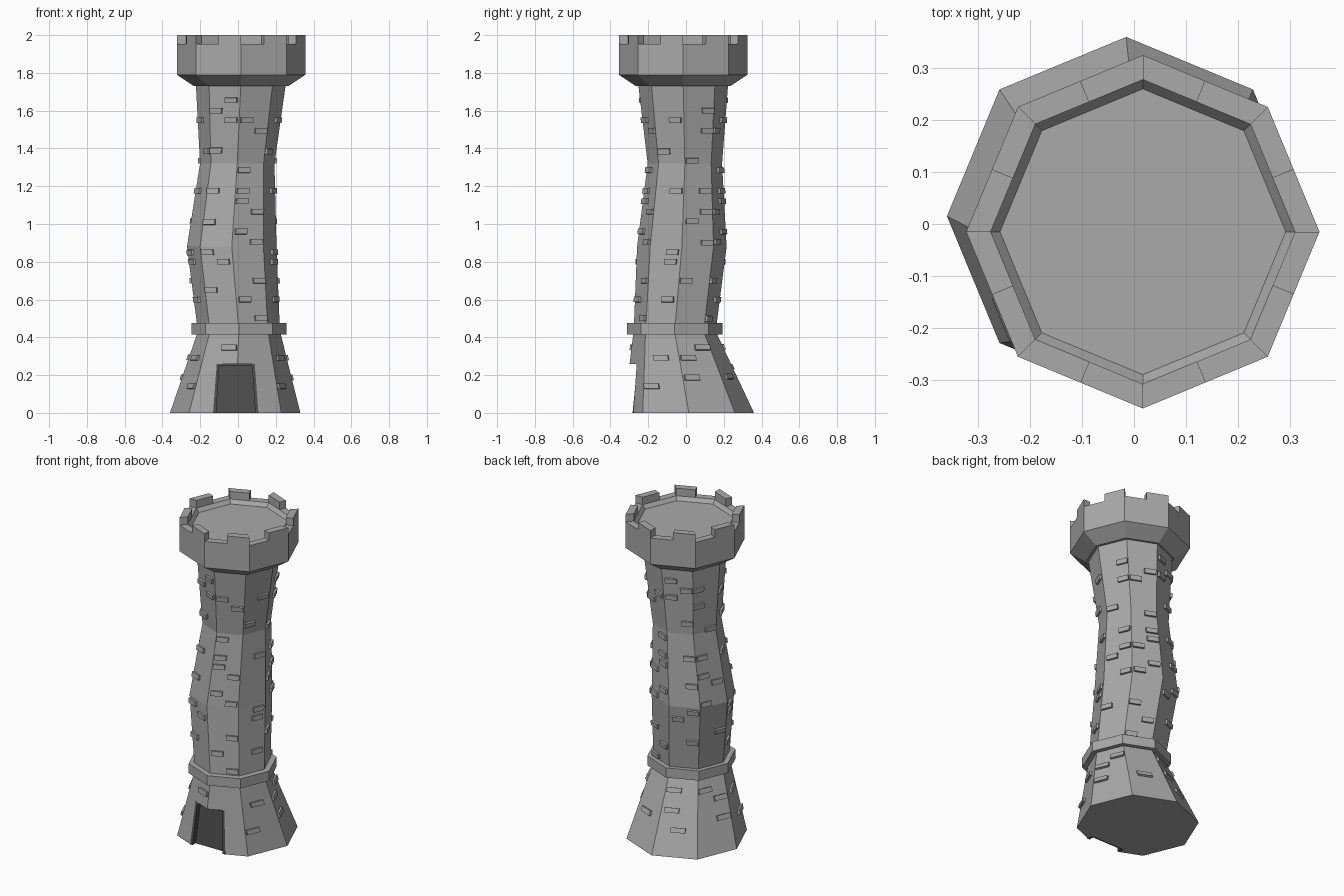
import bpy, bmesh, math
from mathutils import Vector

if "Cube" in bpy.data.objects:
    bpy.data.objects.remove(bpy.data.objects["Cube"])

def material(name, rgb):
    m = bpy.data.materials.new(name)
    m.diffuse_color = (*rgb, 1)
    m.use_nodes = True
    m.node_tree.nodes["Principled BSDF"].inputs["Base Color"].default_value = m.diffuse_color
    return m

STONE = material("grey stone", (0.40, 0.40, 0.40))
DARK = material("dark door", (0.075, 0.075, 0.075))

def finish(bm, name, mat):
    bmesh.ops.recalc_face_normals(bm, faces=bm.faces)
    me = bpy.data.meshes.new(name)
    bm.to_mesh(me)
    bm.free()
    me.materials.append(mat)
    ob = bpy.data.objects.new(name, me)
    bpy.context.collection.objects.link(ob)
    return ob

def corner(c, r, k, z):
    a = k * math.pi / 4
    return Vector((c[0] + r * math.cos(a), c[1] + r * math.sin(a), z))

def loft(name, sections):
    """Octagonal body through sections (z, cx, cy, radius)."""
    bm = bmesh.new()
    rings = [[bm.verts.new(corner((x, y), r, k, z)) for k in range(8)]
             for z, x, y, r in sections]
    for a, b in zip(rings, rings[1:]):
        for k in range(8):
            j = (k + 1) % 8
            bm.faces.new((a[k], a[j], b[j], b[k]))
    bm.faces.new(rings[0][::-1])
    bm.faces.new(rings[-1])
    return finish(bm, name, STONE)

def hulls(name, groups, mat):
    """One object made of convex blocks, each given by its corner points."""
    bm = bmesh.new()
    for pts in groups:
        vs = [bm.verts.new(p) for p in pts]
        bmesh.ops.convex_hull(bm, input=vs)
    bmesh.ops.dissolve_limit(bm, angle_limit=0.01, verts=bm.verts, edges=bm.edges)
    return finish(bm, name, mat)

# Crooked body
BASE = [(0, -0.015, 0.015, 0.345), (0.43, 0.005, -0.06, 0.218)]
SHAFT = [(0.43, 0.005, -0.06, 0.217), (0.88, -0.033, -0.022, 0.237),
         (1.32, -0.004, -0.006, 0.197), (1.74, 0.015, -0.015, 0.238)]
base = loft("tower_base", BASE)
loft("tower_shaft", SHAFT)
loft("stone_ring", [(0.415, 0.005, -0.06, 0.252), (0.475, 0.005, -0.06, 0.252)])

# Crown with sunken floor
CC = (0.017, -0.015)
loft("crown", [(z, *CC, r) for z, r in
               [(1.73, 0.25), (1.79, 0.34), (1.953, 0.34), (1.953, 0.293), (1.93, 0.275)]])

# Merlons on the second half of every side
merlons = []
for k in range(8):
    pts = []
    for z in (1.953, 2.0):
        for r in (0.34, 0.293):
            a, b = corner(CC, r, k, z), corner(CC, r, k + 1, z)
            pts += [(a + b) / 2, b]
    merlons.append(pts)
hulls("merlons", merlons, STONE)

# Door recess cut into the front corner, then door and frame
DX, H = -0.012, 0.26

def slab(x0, x1, z0, z1, front, back):
    """Leaning block; x is a fraction of the door's half width, which tapers."""
    pts = []
    for z in (z0, z1):
        half = 0.12 - 0.075 * z
        lean = 0.1 * z
        for x in (x0, x1):
            pts += [Vector((DX + x * half, y + lean, z)) for y in (front, back)]
    return pts

cutter = hulls("door_cutter", [slab(-1, 1, -0.05, H, -0.5, -0.245)], STONE)
cutter.hide_render = True
mod = base.modifiers.new("door_recess", "BOOLEAN")
mod.operation = 'DIFFERENCE'
mod.solver = 'EXACT'
mod.object = cutter
deps = bpy.context.evaluated_depsgraph_get()
cut_mesh = bpy.data.meshes.new_from_object(base.evaluated_get(deps))
base.modifiers.clear()
base.data = cut_mesh
bpy.data.objects.remove(cutter)

hulls("door_frame", [slab(-1, -0.86, 0, H, -0.283, -0.243),
                     slab(0.86, 1, 0, H, -0.283, -0.243),
                     slab(-0.86, 0.86, H - 0.012, H, -0.283, -0.243)], DARK)
hulls("door", [slab(-0.87, 0.87, 0, H - 0.01, -0.253, -0.243)], DARK)

# Raised bricks: (sideways position, height) as seen from the front and the right
FRONT = [(-.035, 1.655), (-.115, 1.6), (-.035, 1.55), (.045, 1.55), (.12, 1.495),
         (-.115, 1.39), (.03, 1.285), (.025, 1.175), (-.13, 1.175), (.02, 1.12),
         (.1, 1.065), (-.15, 1.01), (.015, .96), (.095, .905), (-.16, .85),
         (-.075, .8), (.11, .7), (-.14, .65), (.035, .6), (.12, .5), (-.045, .345)]
RIGHT = [(.115, 1.6), (-.055, 1.55), (.11, 1.495), (-.115, 1.385), (.03, 1.335),
         (-.05, 1.175), (.1, 1.175), (.105, 1.065), (.03, 1.015), (.11, .9),
         (-.07, .85), (-.08, .8), (-.01, .7), (-.095, .6), (.085, .345),
         (.01, .29), (-.13, .29), (.03, .185), (-.18, .14)]
BACK = [(-u, z) for u, z in FRONT] + [(.12, .14), (-.11, .19), (.06, .24)]
LEFT = [(-u, z) for u, z in RIGHT]

def section(z):
    path = BASE if z < 0.43 else SHAFT
    for a, b in zip(path, path[1:]):
        if z <= b[0] or b is path[-1]:
            t = (z - a[0]) / (b[0] - a[0])
            return [p + (q - p) * t for p, q in zip(a, b)]

def brick(angle, u, z):
    d = Vector((math.cos(angle), math.sin(angle), 0))
    t = Vector((-d.y, d.x, 0))
    w = 0.085 if z < 0.43 else 0.068
    _, cx, cy, _ = section(z)
    s = u - Vector((cx, cy, 0)).dot(t)
    side = 1 if s > 0 else -1
    s = side * max(abs(s), 0.036)
    e = math.pi / 8

    def surface(zz):
        _, x, y, r = section(zz)
        v = (r * math.cos(e) - abs(s) * math.sin(e)) / math.cos(e)
        return Vector((x, y, zz)) + d * v + t * s

    up = (surface(z + 0.014) - surface(z - 0.014)).normalized()
    a = angle + side * e
    along = Vector((-math.sin(a), math.cos(a), 0))
    out = along.cross(up).normalized()
    p = surface(z)
    return [p + along * i * w / 2 + up * j * 0.0145 + out * k
            for i in (-1, 1) for j in (-1, 1) for k in (-0.02, 0.013)]

for name, turn, spots in (("front", -1, FRONT), ("right", 0, RIGHT),
                          ("back", 1, BACK), ("left", 2, LEFT)):
    hulls(name + "_bricks", [brick(turn * math.pi / 2, u, z) for u, z in spots], STONE)
